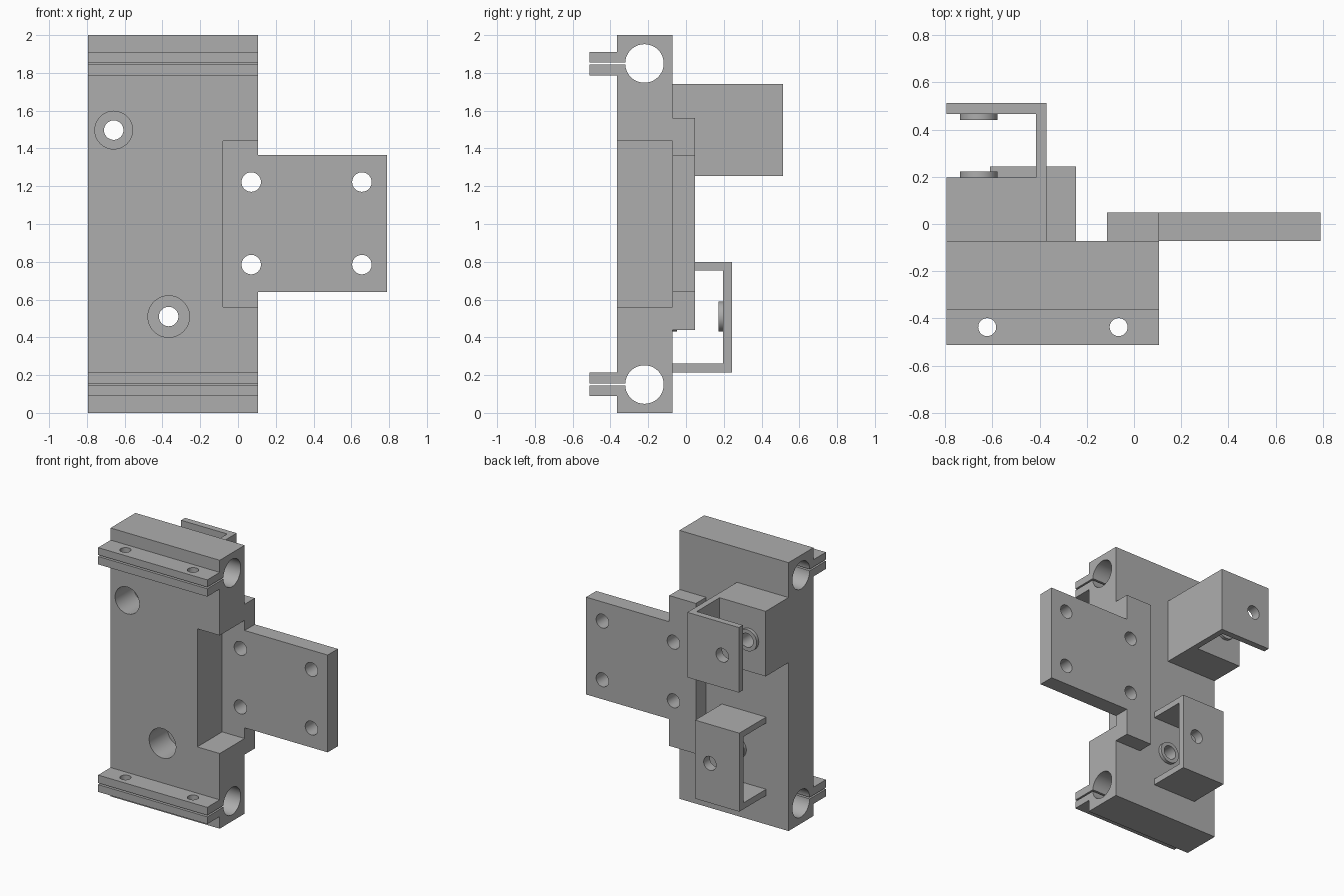
import bpy, bmesh, math

if "Cube" in bpy.data.objects:
    bpy.data.objects.remove(bpy.data.objects["Cube"])

grey = bpy.data.materials.new("machined_grey")
grey.use_nodes = True
grey.diffuse_color = (0.42, 0.42, 0.42, 1)
grey.node_tree.nodes["Principled BSDF"].inputs["Base Color"].default_value = (0.42, 0.42, 0.42, 1)


def prism(name, axis, outline, lo, hi):
    """Extrude a 2D outline along an axis from lo to hi."""
    place = {"x": lambda a, b: (lo, a, b),
             "y": lambda a, b: (a, lo, b),
             "z": lambda a, b: (a, b, lo)}[axis]
    shift = [(hi - lo) if axis == k else 0 for k in "xyz"]
    bm = bmesh.new()
    face = bm.faces.new([bm.verts.new(place(a, b)) for a, b in outline])
    grown = bmesh.ops.extrude_face_region(bm, geom=[face], use_keep_orig=True)
    verts = [g for g in grown["geom"] if isinstance(g, bmesh.types.BMVert)]
    bmesh.ops.translate(bm, verts=verts, vec=shift)
    bmesh.ops.recalc_face_normals(bm, faces=bm.faces)
    mesh = bpy.data.meshes.new(name)
    bm.to_mesh(mesh)
    bm.free()
    mesh.materials.append(grey)
    obj = bpy.data.objects.new(name, mesh)
    bpy.context.collection.objects.link(obj)
    return obj


def rect(a0, a1, b0, b1):
    return [(a0, b0), (a1, b0), (a1, b1), (a0, b1)]


def rod(axis, a, b, radius, lo, hi, name="cutter", sides=48):
    ring = [(a + radius * math.cos(2 * math.pi * i / sides),
             b + radius * math.sin(2 * math.pi * i / sides)) for i in range(sides)]
    return prism(name, axis, ring, lo, hi)


def cut(obj, cutters):
    """Subtract cutters, bake the result and shade it."""
    for c in cutters:
        c.hide_render = True
        mod = obj.modifiers.new("cut", "BOOLEAN")
        mod.operation = "DIFFERENCE"
        mod.solver = "EXACT"
        mod.object = c
    deps = bpy.context.evaluated_depsgraph_get()
    baked = bpy.data.meshes.new_from_object(obj.evaluated_get(deps))
    obj.modifiers.clear()
    obj.data = baked
    for c in cutters:
        bpy.data.objects.remove(c)
    bpy.ops.object.select_all(action="DESELECT")
    obj.select_set(True)
    bpy.context.view_layer.objects.active = obj
    bpy.ops.object.shade_smooth_by_angle(angle=math.radians(30))


LEFT, EDGE = -0.795, 0.105        # body ends in x
FRONT, BACK, EAR = -0.365, -0.072, -0.512
BORE = 0.0515                     # screw hole radius
UPPER, LOWER = (-0.658, 1.497), (-0.367, 0.51)   # sensor axes (x, z)

# Body with clamp ears, one profile extruded sideways
half = [(FRONT, 0), (FRONT, 0.09), (EAR, 0.09), (EAR, 0.215), (FRONT, 0.215)]
profile = half + [(y, 2 - z) for y, z in reversed(half)] + [(BACK, 2), (BACK, 0)]
body = prism("clamp_body", "x", profile, LEFT, EDGE)
cutters = [prism("cutter", "y", rect(-0.08, 0.3, 0.56, 1.44), -0.6, 0.1)]
for z in (0.15, 1.85):
    cutters.append(rod("x", -0.22, z, 0.102, -1, 1))
    cutters.append(prism("cutter", "x", rect(-0.6, -0.24, z - 0.006, z + 0.006), -1, 1))
for x in (-0.622, -0.065):
    cutters.append(rod("z", x, -0.437, 0.038, -0.1, 2.1))
for (x, z), wide in ((UPPER, 0.1), (LOWER, 0.11)):
    cutters.append(rod("y", x, z, wide, -0.6, -0.15))
    cutters.append(rod("y", x, z, BORE, -0.3, 0.1))
cut(body, cutters)

# T-shaped mounting plate
tee = [(-0.115, 0.44), (EDGE, 0.44), (EDGE, 0.64), (0.79, 0.64),
       (0.79, 1.365), (EDGE, 1.365), (EDGE, 1.56), (-0.115, 1.56)]
plate = prism("mounting_plate", "y", tee, BACK, 0.048)
cut(plate, [rod("y", x, z, BORE, -0.3, 0.3) for x in (0.07, 0.656) for z in (0.785, 1.222)])

# Upper bracket: solid block with a hooked wall, open sideways
hook = [(LEFT, BACK), (-0.37, BACK), (-0.37, 0.513), (LEFT, 0.513),
        (LEFT, 0.466), (-0.415, 0.466), (-0.415, 0.197), (LEFT, 0.197)]
upper = prism("upper_bracket", "z", hook, 1.255, 1.74)
cut(upper, [rod("y", *UPPER, BORE, -0.3, 0.7)])

# Lower bracket: U-shaped strap behind the body
strap = [(BACK, 0.215), (0.243, 0.215), (0.243, 0.8), (BACK, 0.8),
         (BACK, 0.755), (0.196, 0.755), (0.196, 0.262), (BACK, 0.262)]
lower = prism("lower_bracket", "x", strap, -0.61, -0.245)
cut(lower, [rod("y", *LOWER, BORE, -0.3, 0.7)])

# Raised washers facing each other inside both brackets
for label, axis, starts in (("upper", UPPER, (0.197, 0.441)), ("lower", LOWER, (BACK, 0.171))):
    for side, y in zip(("inner", "outer"), starts):
        washer = rod("y", *axis, 0.08, y, y + 0.025, f"{label}_{side}_washer")
        cut(washer, [rod("y", *axis, BORE, y - 0.1, y + 0.1)])
